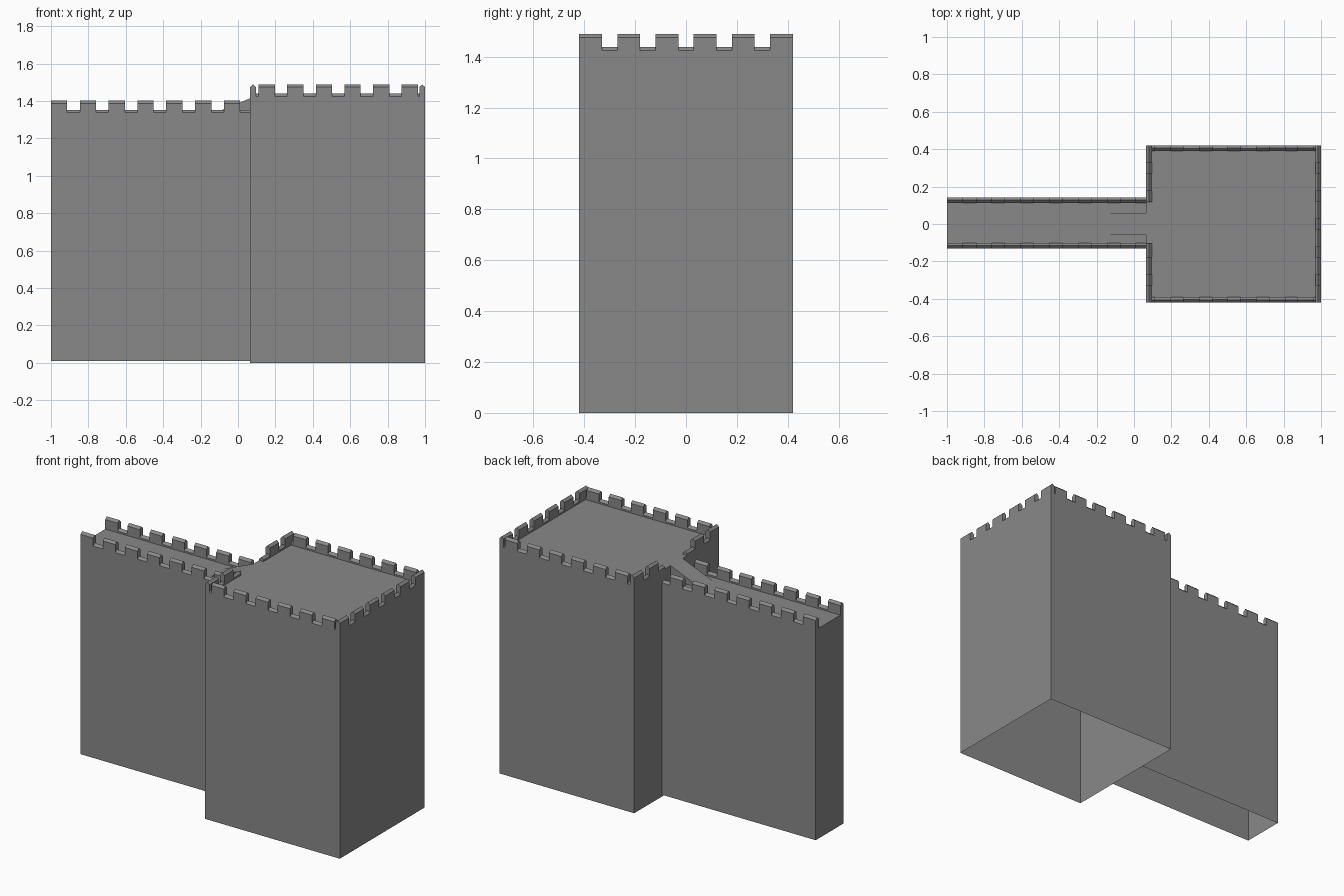
import bpy, bmesh
from mathutils import Vector

cube = bpy.data.objects.get("Cube")
if cube:
    bpy.data.objects.remove(cube, do_unlink=True)

# One stone colour
stone = bpy.data.materials.new("grey stone")
stone.use_nodes = True
COLOUR = (0.25, 0.25, 0.25, 1)
stone.diffuse_color = COLOUR
bsdf = stone.node_tree.nodes["Principled BSDF"]
bsdf.inputs["Base Color"].default_value = COLOUR
bsdf.inputs["Roughness"].default_value = 0.9


def finish(name, bm):
    mesh = bpy.data.meshes.new(name)
    bm.to_mesh(mesh)
    bm.free()
    mesh.materials.append(stone)
    obj = bpy.data.objects.new(name, mesh)
    bpy.context.collection.objects.link(obj)
    return obj


def shell(name, low, high, open_sides):
    """Box without the faces whose normals point along open_sides."""
    bm = bmesh.new()
    bmesh.ops.create_cube(bm, size=1)
    bm.normal_update()
    gone = [f for f in bm.faces
            if any(f.normal.dot(Vector(s)) > 0.9 for s in open_sides)]
    bmesh.ops.delete(bm, geom=gone, context="FACES")
    for v in bm.verts:
        for i in range(3):
            v.co[i] = high[i] if v.co[i] > 0 else low[i]
    return finish(name, bm)


def extrude_profile(bm, profile, offset):
    """Closed prism from a flat outline pushed along offset."""
    face = bm.faces.new([bm.verts.new(p) for p in profile])
    moved = bmesh.ops.extrude_face_region(bm, geom=[face], use_keep_orig=True)
    verts = [g for g in moved["geom"] if isinstance(g, bmesh.types.BMVert)]
    bmesh.ops.translate(bm, verts=verts, vec=offset)


THICK, RIDGE = 0.03, 0.014


def gabled_block(bm, axis, run, side, base, eave):
    """Block with a small ridged top; side is its outer and inner coordinate."""
    outer, inner = side
    outline = [(outer, base), (inner, base), (inner, eave),
               ((outer + inner) / 2, eave + RIDGE), (outer, eave)]
    start, end = run
    if axis == "x":
        extrude_profile(bm, [(start, c, z) for c, z in outline], (end - start, 0, 0))
    else:
        extrude_profile(bm, [(c, start, z) for c, z in outline], (0, end - start, 0))


def parapet(name, axis, run, outer, inward, floor, merlons):
    """Low sill along a run, with merlons standing on it."""
    bm = bmesh.new()
    side = (outer, outer + inward * THICK)
    gabled_block(bm, axis, run, side, floor, floor + 0.01)
    for m in merlons:
        gabled_block(bm, axis, m, side, floor + 0.002, floor + 0.06)
    bmesh.ops.recalc_face_normals(bm, faces=bm.faces)
    finish(name, bm)


def spaced(start, pitch, width, count):
    return [(start + i * pitch, start + i * pitch + width) for i in range(count)]


TOWER_X, TOWER_Y, TOWER_FLOOR = 0.065, 0.42, 1.415
WALL_BACK, WALL_FRONT, WALL_FLOOR = 0.143, -0.131, 1.328
DOWN, TO_TOWER = (0, 0, -1), (1, 0, 0)

# Hollow bodies, open underneath
shell("tower_body", (TOWER_X, -TOWER_Y, 0), (1, TOWER_Y, TOWER_FLOOR), [DOWN])
shell("wall_body", (-1, WALL_FRONT, 0.01), (TOWER_X, WALL_BACK, WALL_FLOOR),
      [DOWN, TO_TOWER])

# Tower battlements
long_merlons = spaced(0.11, 0.153, 0.087, 6)
side_merlons = spaced(-TOWER_Y, 0.15, 0.09, 6)
for label, s in (("front", -1), ("back", 1)):
    parapet("tower_parapet_" + label, "x", (TOWER_X + THICK, 1 - THICK),
            s * TOWER_Y, -s, TOWER_FLOOR, long_merlons)
parapet("tower_parapet_left", "y", (-TOWER_Y, TOWER_Y), 1, -1,
        TOWER_FLOOR, side_merlons)
parapet("tower_parapet_right_front", "y", (-TOWER_Y, -0.105), TOWER_X, 1,
        TOWER_FLOOR, side_merlons[:2])
parapet("tower_parapet_right_back", "y", (0.117, TOWER_Y), TOWER_X, 1,
        TOWER_FLOOR, side_merlons[-2:])

# Wall battlements
wall_merlons = spaced(-1, 0.154, 0.087, 7)
parapet("wall_parapet_front", "x", (-1, TOWER_X), WALL_FRONT, 1,
        WALL_FLOOR, wall_merlons)
parapet("wall_parapet_back", "x", (-1, TOWER_X), WALL_BACK, -1,
        WALL_FLOOR, wall_merlons)

# Ramp from the wall walk up to the tower roof
bm = bmesh.new()
extrude_profile(bm, [(-0.145, -0.06, WALL_FLOOR), (TOWER_X, -0.06, WALL_FLOOR),
                     (TOWER_X, -0.06, TOWER_FLOOR)], (0, 0.12, 0))
bmesh.ops.recalc_face_normals(bm, faces=bm.faces)
finish("ramp", bm)
